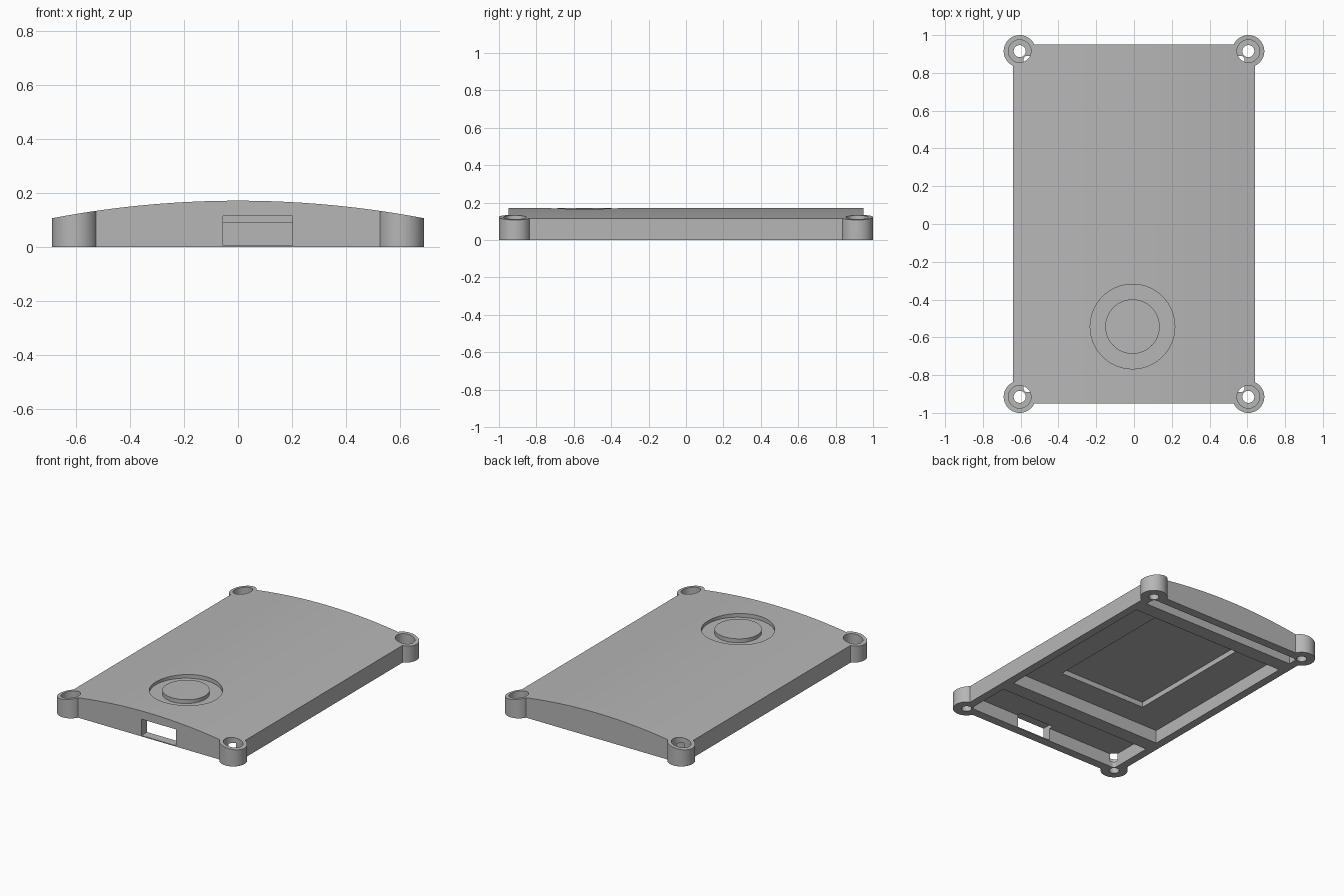
import bpy
import bmesh
import math

if "Cube" in bpy.data.objects:
    bpy.data.objects.remove(bpy.data.objects["Cube"])

# Main sizes
HALF_X, HALF_Y = 0.64, 0.95
BOSS_X, BOSS_Y, BOSS_R = 0.605, 0.915, 0.085
CROWN, ARC_R = 0.172, 3.69
CEILING = 0.09
CORNERS = [(sx * BOSS_X, sy * BOSS_Y) for sx in (-1, 1) for sy in (-1, 1)]

grey = bpy.data.materials.new("light grey plastic")
grey.use_nodes = True
COLOUR = (0.47, 0.47, 0.47, 1)
grey.diffuse_color = COLOUR
grey.node_tree.nodes["Principled BSDF"].inputs["Base Color"].default_value = COLOUR


def make_object(name, bm):
    bmesh.ops.recalc_face_normals(bm, faces=bm.faces)
    mesh = bpy.data.meshes.new(name)
    bm.to_mesh(mesh)
    bm.free()
    mesh.materials.append(grey)
    obj = bpy.data.objects.new(name, mesh)
    bpy.context.collection.objects.link(obj)
    return obj


def prism(name, outline, direction):
    """Extrude a closed outline of 3D points along a direction."""
    bm = bmesh.new()
    face = bm.faces.new([bm.verts.new(p) for p in outline])
    result = bmesh.ops.extrude_face_region(bm, geom=[face])
    verts = [v for v in result["geom"] if isinstance(v, bmesh.types.BMVert)]
    bmesh.ops.translate(bm, verts=verts, vec=direction)
    return make_object(name, bm)


def box(name, x0, x1, y0, y1, z0, z1):
    base = [(x0, y0, z0), (x1, y0, z0), (x1, y1, z0), (x0, y1, z0)]
    return prism(name, base, (0, 0, z1 - z0))


def cylinder(name, x, y, radius, z0, z1, sides=48):
    ring = [(x + radius * math.cos(math.tau * i / sides),
             y + radius * math.sin(math.tau * i / sides), z0) for i in range(sides)]
    return prism(name, ring, (0, 0, z1 - z0))


def rounded_box(name, hx, hy, radius, z0, z1, steps=6):
    outline = []
    for k, (sx, sy) in enumerate(((1, 1), (-1, 1), (-1, -1), (1, -1))):
        for i in range(steps + 1):
            a = math.pi / 2 * (k + i / steps)
            outline.append((sx * (hx - radius) + radius * math.cos(a),
                            sy * (hy - radius) + radius * math.sin(a), z0))
    return prism(name, outline, (0, 0, z1 - z0))


def combine(target, tool, operation):
    """Apply a boolean and discard the tool object."""
    mod = target.modifiers.new("combine", "BOOLEAN")
    mod.operation, mod.object, mod.solver = operation, tool, "EXACT"
    graph = bpy.context.evaluated_depsgraph_get()
    mesh = bpy.data.meshes.new_from_object(target.evaluated_get(graph))
    target.modifiers.clear()
    target.data = mesh
    bpy.data.objects.remove(tool)


# Plate with four round corner bosses
case = box("case_lid", -HALF_X, HALF_X, -HALF_Y, HALF_Y, 0, 0.3)
for x, y in CORNERS:
    combine(case, cylinder("boss", x, y, BOSS_R, 0, 0.3), "UNION")

# Arched top surface
steps = 40
arch = [(0.8, -1.2, -0.1), (-0.8, -1.2, -0.1)]
for i in range(steps + 1):
    x = -0.8 + 1.6 * i / steps
    arch.append((x, -1.2, CROWN - ARC_R + math.sqrt(ARC_R ** 2 - x * x)))
combine(case, prism("arch", arch, (0, 2.4, 0)), "INTERSECT")

# Underside cavity, split by two cross ribs
cavity = rounded_box("cavity", 0.585, 0.89, 0.02, -0.1, CEILING)
for y0, y1 in ((-0.58, -0.48), (0.72, 0.82)):
    combine(cavity, box("rib", -0.7, 0.7, y0, y1, -0.2, 0.2), "DIFFERENCE")
combine(case, cavity, "DIFFERENCE")

# Shallow rectangular pocket in the ceiling
combine(case, box("pocket", -0.33, 0.33, -0.31, 0.60, 0.05, 0.125), "DIFFERENCE")

# Port opening in the front wall
combine(case, box("port", -0.055, 0.203, -1.1, -0.86, 0.006, 0.116), "DIFFERENCE")

# Screw holes with counterbores
for x, y in CORNERS:
    combine(case, cylinder("screw_hole", x, y, 0.032, -0.1, 0.3, 32), "DIFFERENCE")
    combine(case, cylinder("counterbore", x, y, 0.06, 0.04, 0.3), "DIFFERENCE")

# Ring groove around a raised disc on the top
groove = cylinder("groove", -0.008, -0.543, 0.224, 0.145, 0.3, 64)
combine(groove, cylinder("disc", -0.008, -0.543, 0.144, 0.1, 0.4, 64), "DIFFERENCE")
combine(case, groove, "DIFFERENCE")

# Smooth curves, sharp edges
bpy.ops.object.select_all(action="DESELECT")
case.select_set(True)
bpy.context.view_layer.objects.active = case
bpy.ops.object.shade_smooth_by_angle(angle=math.radians(30))
